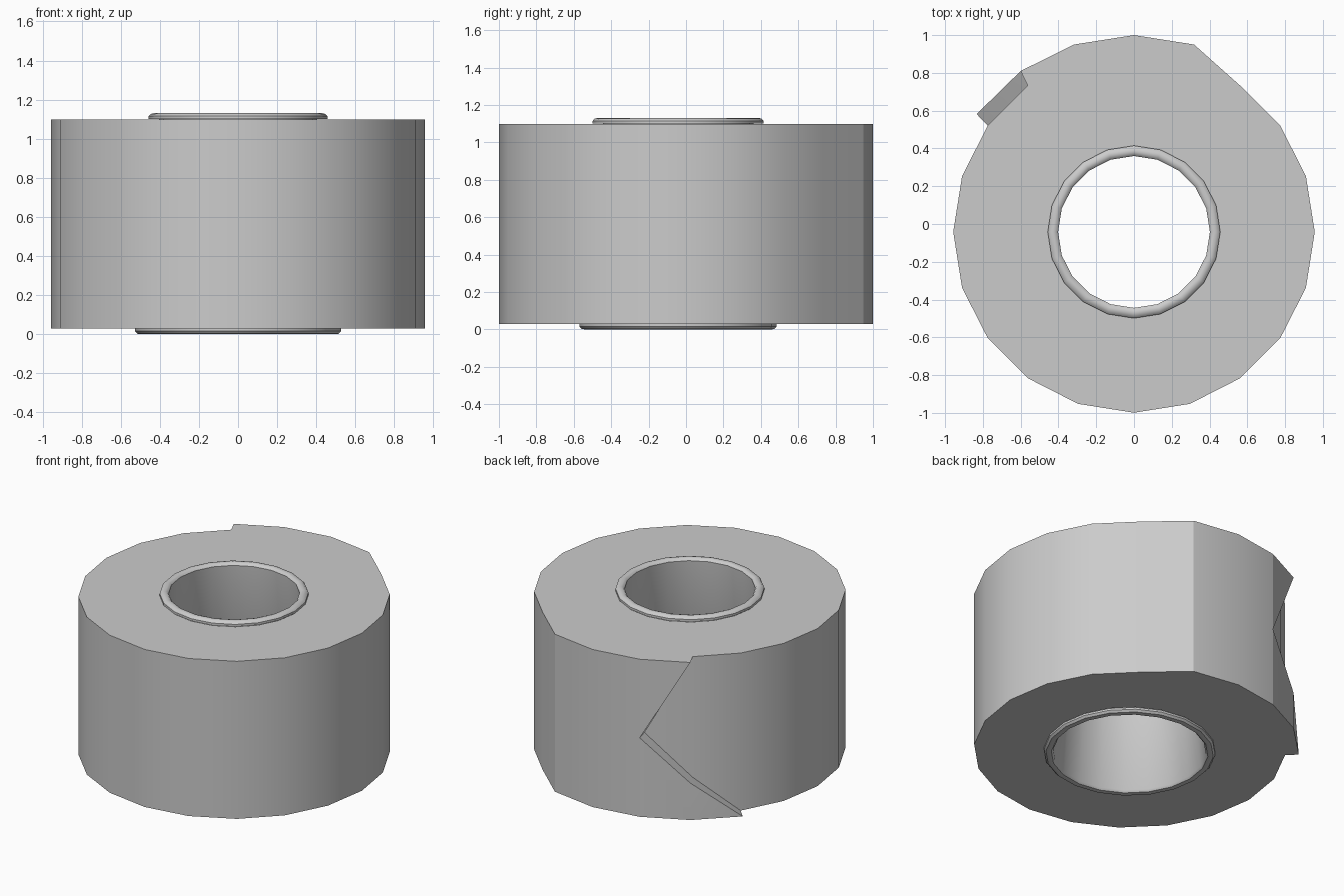
import bpy, bmesh, math

if "Cube" in bpy.data.objects:
    bpy.data.objects.remove(bpy.data.objects["Cube"])

N, CY = 20, -0.042           # sides and centre offset of the roll
R = 0.957                    # wound roll radius
Z = [0.03, 0.28, 0.565, 1.098]


def ring_point(r, k, z):
    a = math.pi / 2 + 2 * math.pi * k / N
    return (r * math.cos(a), CY + r * math.sin(a), z)


def finish(name, bm, angle):
    bmesh.ops.remove_doubles(bm, verts=bm.verts[:], dist=1e-4)
    bmesh.ops.dissolve_degenerate(bm, edges=bm.edges[:], dist=1e-4)
    me = bpy.data.meshes.new(name)
    bm.to_mesh(me)
    bm.free()
    ob = bpy.data.objects.new(name, me)
    bpy.context.collection.objects.link(ob)
    bpy.ops.object.select_all(action='DESELECT')
    bpy.context.view_layer.objects.active = ob
    ob.select_set(True)
    bpy.ops.object.shade_smooth_by_angle(angle=math.radians(angle))
    return ob


def add_face(bm, *pts):
    pts = [p for i, p in enumerate(pts) if p != pts[i - 1]]
    if len(pts) > 2:
        bm.faces.new([bm.verts.new(p) for p in pts])


# tapered core tube with rounded rims (closed radius/height profile)
bm = bmesh.new()
profile = [(0.527, 0.028), (0.527, 0.015), (0.515, 0.002), (0.498, 0.0),
           (0.482, 0.002), (0.470, 0.015), (0.402, 1.115), (0.412, 1.127),
           (0.428, 1.131), (0.446, 1.127), (0.457, 1.115), (0.457, 1.10)]
for k in range(N):
    for (r0, z0), (r1, z1) in zip(profile, profile[1:]):
        add_face(bm, ring_point(r0, k, z0), ring_point(r0, k + 1, z0),
                 ring_point(r1, k + 1, z1), ring_point(r1, k, z1))
bmesh.ops.remove_doubles(bm, verts=bm.verts[:], dist=1e-4)
bmesh.ops.recalc_face_normals(bm, faces=bm.faces[:])
# open shell: make sure the bore faces the axis
bore = [f for f in bm.faces if abs(f.normal.z) < 0.2 and f.calc_area() > 0.1]
c = bore[0].calc_center_median()
if bore[0].normal.x * c.x + bore[0].normal.y * (c.y - CY) > 0:
    bmesh.ops.reverse_faces(bm, faces=bm.faces[:])
finish("core_tube", bm, 40)

# wound roll with the loose outer layer
bm = bmesh.new()
lo, hi = Z[0], Z[3]
layer_xy = {-2: ring_point(R, -2, 0)[:2], -1: (0.318, 0.95), 0: (0, 1.0),
            1: (-0.318, 0.95), 2: (-0.60, 0.81), 3: (-0.833, 0.582)}


def outer(k, z):
    return (*layer_xy[k], z)


def inner(k, z):
    return ring_point(R, k, z)


for k in range(-2, N - 2):
    # top and bottom annulus
    add_face(bm, inner(k, hi), inner(k + 1, hi),
             ring_point(0.455, k + 1, hi), ring_point(0.455, k, hi))
    add_face(bm, inner(k + 1, lo), inner(k, lo),
             ring_point(0.525, k, lo), ring_point(0.525, k + 1, lo))
    # wall, where not covered by the layer
    if k >= 1:
        add_face(bm, inner(k + 1, hi), inner(k + 1, lo), inner(k, lo), inner(k, hi))

# layer: full-height faces, with top and bottom edges
for k in range(-2, 3):
    if k < 1:
        add_face(bm, outer(k, hi), outer(k + 1, hi), outer(k + 1, lo), outer(k, lo))
    if k < 2:
        add_face(bm, outer(k + 1, hi), outer(k, hi), inner(k, hi), inner(k + 1, hi))
    add_face(bm, outer(k, lo), outer(k + 1, lo), inner(k + 1, lo), inner(k, lo))

# V-cut end of the layer
cut = [(2, hi), (1, Z[2]), (2, Z[1]), (3, lo)]
add_face(bm, outer(1, hi), outer(2, hi), outer(1, Z[2]))
add_face(bm, outer(1, Z[2]), outer(2, Z[1]), outer(2, lo), outer(1, lo))
add_face(bm, outer(2, Z[1]), outer(3, lo), outer(2, lo))
for a, b in zip(cut, cut[1:]):
    add_face(bm, inner(*a), inner(*b), outer(*b), outer(*a))

# consistent outward facing: compare each face with its side of the roll
for f in bm.faces:
    f.normal_update()
    c, n = f.calc_center_median(), f.normal
    if abs(n.z) > 0.95:
        flip = n.z * (c.z - 0.56) < 0
    else:
        flip = n.x * c.x + n.y * (c.y - CY) < 0
    if flip and abs(n.x * c.x + n.y * (c.y - CY)) + abs(n.z) > 0.9:
        f.normal_flip()
finish("tape_roll", bm, 30)
